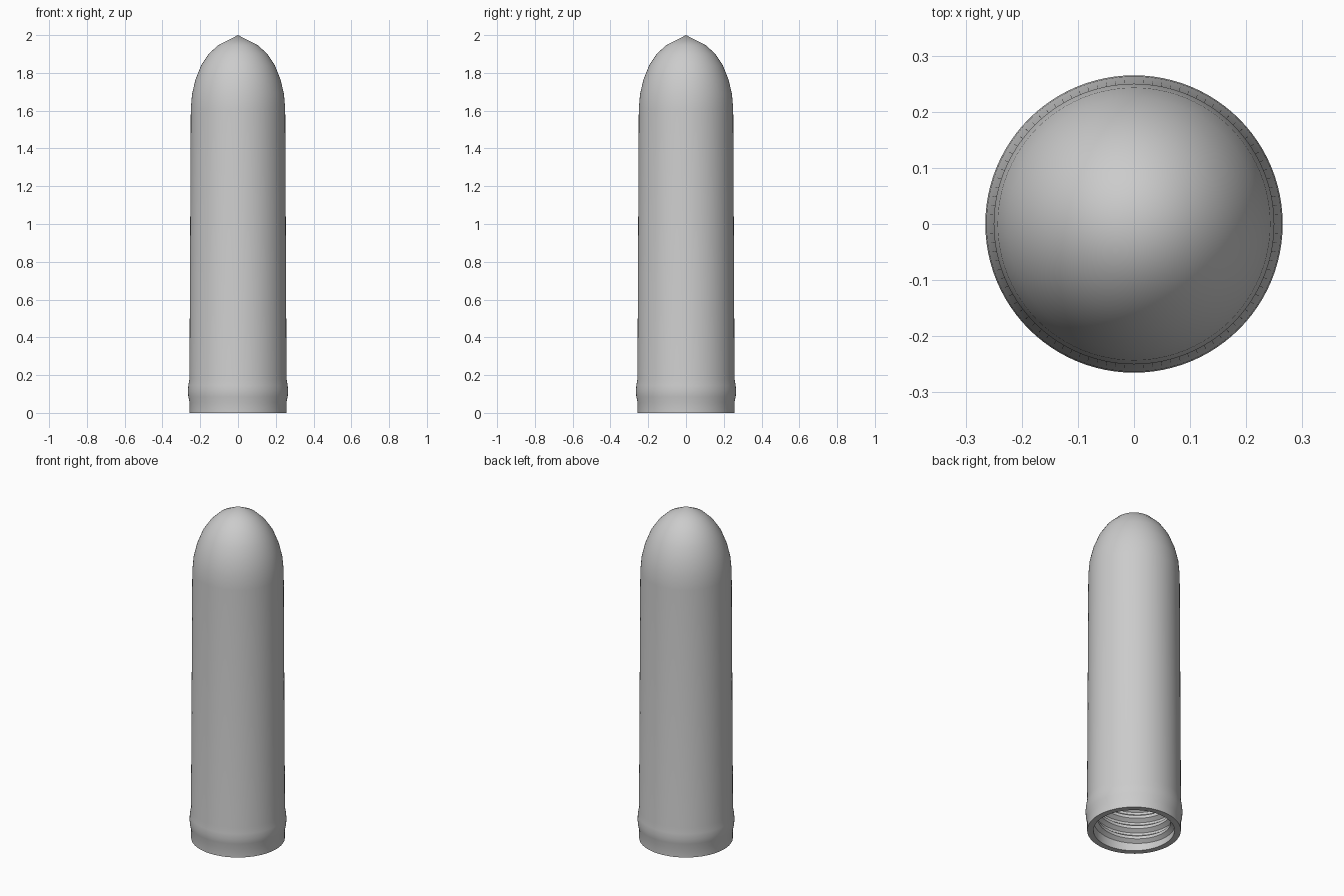
import bpy, bmesh, math

cube = bpy.data.objects.get("Cube")
if cube:
    bpy.data.objects.remove(cube, do_unlink=True)

SIDES = 96
grey = bpy.data.materials.new("plain grey")
grey.use_nodes = True
color = (0.6, 0.6, 0.6, 1)
grey.diffuse_color = color
grey.node_tree.nodes["Principled BSDF"].inputs["Base Color"].default_value = color


def finish(bm, name, angle):
    bmesh.ops.recalc_face_normals(bm, faces=bm.faces)
    mesh = bpy.data.meshes.new(name)
    bm.to_mesh(mesh)
    bm.free()
    mesh.materials.append(grey)
    obj = bpy.data.objects.new(name, mesh)
    bpy.context.collection.objects.link(obj)
    bpy.ops.object.select_all(action='DESELECT')
    obj.select_set(True)
    bpy.context.view_layer.objects.active = obj
    bpy.ops.object.shade_smooth_by_angle(angle=math.radians(angle))
    return obj


def lathe(name, profile):
    bm = bmesh.new()
    verts = [bm.verts.new((r, 0, z)) for r, z in profile]
    edges = [bm.edges.new(pair) for pair in zip(verts, verts[1:])]
    bmesh.ops.spin(bm, geom=verts + edges, cent=(0, 0, 0), axis=(0, 0, 1),
                   angle=math.tau, steps=SIDES)
    bmesh.ops.remove_doubles(bm, verts=bm.verts, dist=0.0001)
    return finish(bm, name, 40)


# Hollow shell: pointed dome, tapered wall, collar, rim and inner cavity
dome = [(0, 2), (0.105, 1.947), (0.155, 1.90), (0.195, 1.84),
        (0.225, 1.765), (0.243, 1.69), (0.25, 1.61)]
wall = [(0.257, 0.18)]
collar = [(0.263, 0.145), (0.265, 0.115), (0.263, 0.085), (0.256, 0.055)]
rim = [(0.256, 0), (0.222, 0)]
cavity = [(0.222, 0.5), (0.21, 0.52), (0.21, 1.6), (0.185, 1.76), (0.12, 1.88), (0, 1.94)]
lathe("hollow_shell", dome + wall + collar + rim + cavity)

# Internal screw thread: a tapered ridge swept along a helix
TURNS, PITCH, START = 7, 0.065, 0.03
section = [(0.223, -0.026), (0.2, -0.009), (0.2, 0.009), (0.223, 0.026)]
bm = bmesh.new()
rows = []
steps = TURNS * SIDES
for i in range(steps + 1):
    a = math.tau * i / SIDES
    # the ridge fades into the wall at both ends
    fade = min(1, i / 12, (steps - i) / 12)
    rows.append([bm.verts.new(((0.223 + (r - 0.223) * fade) * math.cos(a),
                               (0.223 + (r - 0.223) * fade) * math.sin(a),
                               START + PITCH * i / SIDES + z)) for r, z in section])
for low, high in zip(rows, rows[1:]):
    for j in range(len(section)):
        k = (j + 1) % len(section)
        bm.faces.new((low[j], low[k], high[k], high[j]))
finish(bm, "screw_thread", 25)
